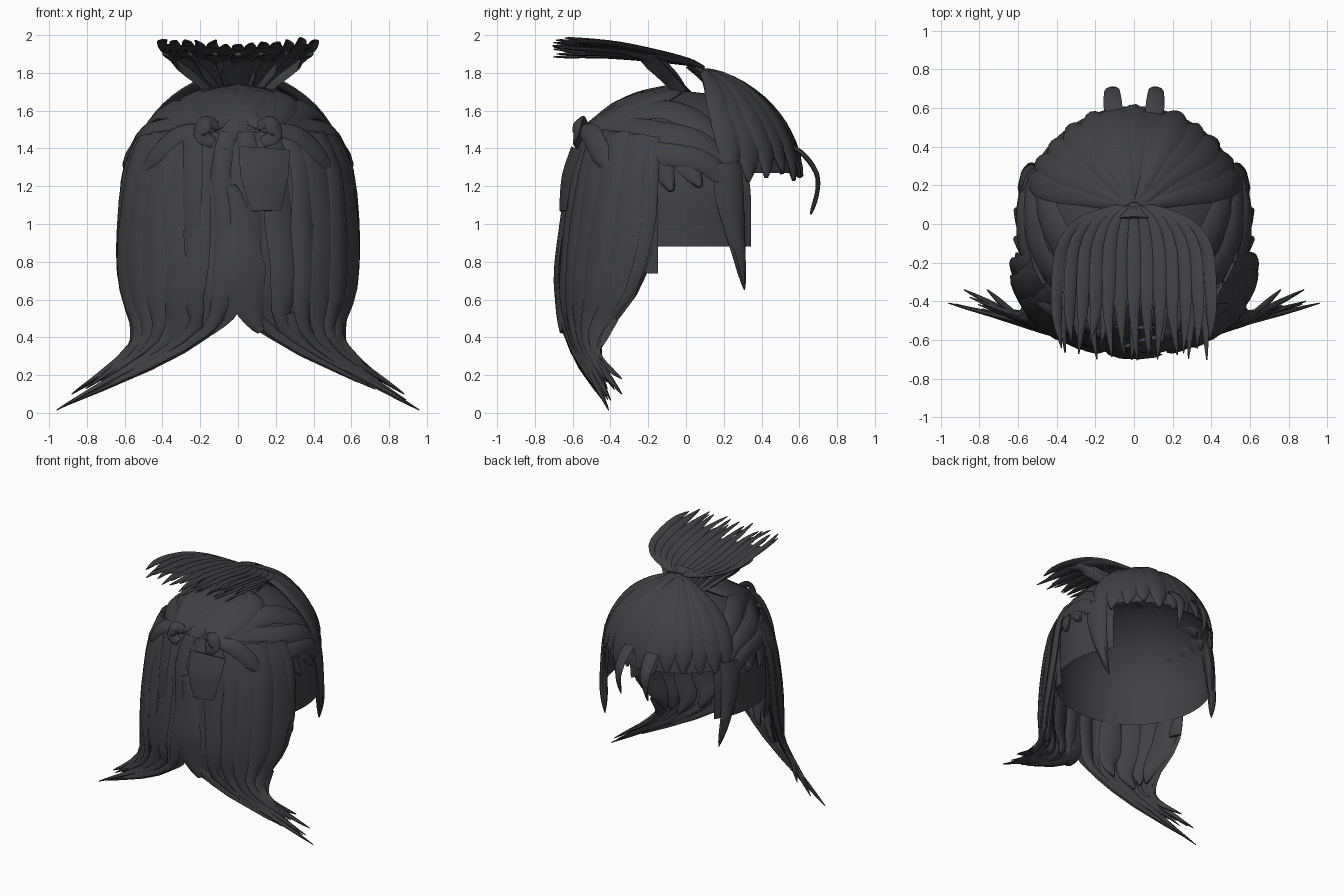
import bpy, bmesh, math, random
from mathutils import Vector as V

if "Cube" in bpy.data.objects:
    bpy.data.objects.remove(bpy.data.objects["Cube"])

random.seed(4)
hair = bpy.data.materials.new("charcoal hair")
hair.diffuse_color = (0.052, 0.051, 0.057, 1)
hair.use_nodes = True
hair.node_tree.nodes["Principled BSDF"].inputs["Base Color"].default_value = hair.diffuse_color


def finish(name, bm, angle=40):
    bmesh.ops.recalc_face_normals(bm, faces=bm.faces)
    me = bpy.data.meshes.new(name)
    bm.to_mesh(me)
    bm.free()
    me.materials.append(hair)
    ob = bpy.data.objects.new(name, me)
    bpy.context.collection.objects.link(ob)
    bpy.ops.object.select_all(action='DESELECT')
    ob.select_set(True)
    bpy.context.view_layer.objects.active = ob
    bpy.ops.object.shade_smooth_by_angle(angle=math.radians(angle))
    return ob


def spline(pts, t):
    """Catmull-Rom point at t in 0..1."""
    n = len(pts) - 1
    i = min(int(t * n), n - 1)
    f = t * n - i
    p = [V(pts[max(0, min(n, i + k))]) for k in (-1, 0, 1, 2)]
    return 0.5 * (2 * p[1] + (p[2] - p[0]) * f + (2 * p[0] - 5 * p[1] + 4 * p[2] - p[3]) * f * f
                  + (3 * p[1] - p[0] - 3 * p[2] + p[3]) * f ** 3)


def outward(p):
    return V((p.x, p.y, p.z - min(p.z, 1.1))).normalized()


def lock(bm, pts, widths, thick=0.03, up=None, steps=14):
    """Lens-shaped hair lock along a path; widths are half widths."""
    rings = []
    for i in range(steps + 1):
        t = i / steps
        p = spline(pts, t)
        tan = (spline(pts, min(1, t + .02)) - spline(pts, max(0, t - .02))).normalized()
        n = V(up) if up else outward(p)
        side = tan.cross(n).normalized()
        n = side.cross(tan).normalized()
        f = t * (len(widths) - 1)
        k = min(int(f), len(widths) - 2)
        w = max(.003, widths[k] + (widths[k + 1] - widths[k]) * (f - k))
        th = min(thick, w)
        rings.append([bm.verts.new(p + side * w * math.cos(a) + n * th * math.sin(a))
                      for a in (j * math.pi / 4 for j in range(8))])
    for a, b in zip(rings, rings[1:]):
        for j in range(8):
            bm.faces.new((a[j], a[(j + 1) % 8], b[(j + 1) % 8], b[j]))
    bm.faces.new(rings[0])
    bm.faces.new(rings[-1])


def sheet(bm, fn, nu, nv, keep=lambda c: True):
    """Grid surface from fn(u, v)."""
    g = [[bm.verts.new(fn(i / nu, j / nv)) for j in range(nv + 1)] for i in range(nu + 1)]
    for i in range(nu):
        for j in range(nv):
            q = (g[i][j], g[i + 1][j], g[i + 1][j + 1], g[i][j + 1])
            if keep(sum((x.co for x in q), V()) / 4):
                bm.faces.new(q)


def flip(pts, s):
    return [(p[0] * s, p[1], p[2]) for p in pts]


def dome(az, el, r=.62):
    a, e = math.radians(az), math.radians(el)
    return (r * math.cos(e) * math.cos(a), r * math.cos(e) * math.sin(a), 1.1 + r * math.sin(e))


# inner scalp: dome on an open-fronted band
def scalp(u, v):
    az = u * 360
    if v < .75:
        return V(dome(az, 90 - 90 * v / .75, .6))
    p = V(dome(az, 0, .6))
    p.z -= .22 * (v - .75) / .25
    return p


bm = bmesh.new()
sheet(bm, scalp, 72, 24, lambda c: c.y < .33 or c.z > 1.3)
bmesh.ops.remove_doubles(bm, verts=bm.verts, dist=.0005)
finish("scalp", bm)

# back hair: three guide columns per side, from centre to ear
COLS = [
    [(0, -.52, 1.5), (0, -.61, 1.25), (0, -.65, .9), (.01, -.68, .65), (.03, -.66, .49), (.4, -.57, .27), (.95, -.41, .02)],
    [(.34, -.42, 1.5), (.43, -.48, 1.25), (.46, -.52, .9), (.45, -.55, .65), (.42, -.56, .45), (.57, -.5, .27), (.92, -.39, .05)],
    [(.52, -.13, 1.46), (.60, -.15, 1.25), (.62, -.17, .9), (.60, -.27, .65), (.53, -.43, .43), (.63, -.46, .28), (.88, -.36, .11)],
]


def back(u, v):
    a, b, c = (spline(col, v) for col in COLS)
    return a * (1 - u) * (1 - 2 * u) + b * 4 * u * (1 - u) + c * u * (2 * u - 1)


for s, tag in ((1, "right"), (-1, "left")):
    bm = bmesh.new()

    def draped(u, v):
        p = back(u, v * .9)
        p += outward(p) * .006 * math.sin(u * 23) * math.sin(math.pi * v)
        return V((p.x * s, p.y, p.z))
    sheet(bm, draped, 40, 30)
    finish("back_hair_" + tag, bm)
    # broad overlapping locks on the sheet
    bm = bmesh.new()
    for i in range(7):
        u = .07 + .86 * i / 6
        end = random.uniform(.9, .99)
        pts = [back(min(.97, max(.03, u + random.uniform(-.02, .02))), .02 + (end - .02) * k / 7) for k in range(8)]
        w = random.uniform(.07, .11)
        if i in (0, 6):
            w = .06
        lock(bm, flip(pts, s), [w, w * .9, w * 1.05, w, w * .6, .03, .003], random.uniform(.014, .024))
    # shorter inner layer
    for u, end in ((.25, .7), (.45, .76), (.65, .72), (.85, .7)):
        pts = [back(u, .3 + (end - .3) * k / 4) for k in range(5)]
        pts = [p - outward(p) * .05 for p in pts]
        lock(bm, flip(pts, s), [.07, .09, .09, .06, .01], .02)
    # loose tips
    for tip, st in (((.96, -.41, .015), .3), ((.88, -.34, .1), .8), ((.76, -.34, .18), .95)):
        pts = [back(st, .6), back(st, .72), back(st, .82), tip]
        lock(bm, flip(pts, s), [.05, .05, .03, .003], .016)
    finish("back_locks_" + tag, bm)

# blunt panels and middle lock on the back
bm = bmesh.new()
lock(bm, [(-.24, -.55, 1.46), (-.24, -.61, 1.2), (-.25, -.62, .97)], [.055, .055, .05], .012)
lock(bm, [(.14, -.58, 1.4), (.14, -.63, 1.25), (.15, -.65, 1.07)], [.14, .13, .08], .012)
lock(bm, [(-.04, -.62, 1.2), (.02, -.65, 1.0), (.02, -.68, .75), (.06, -.67, .56), (.12, -.65, .43)],
     [.03, .07, .13, .08, .02], .02)
for s in (1, -1):
    lock(bm, [(s * .585, -.2, 1.3), (s * .595, -.2, 1.0), (s * .58, -.2, .74)], [.055, .055, .055], .012)
finish("back_panels", bm)


# fringe: skirt fanning from the crown with pointed ends
def fringe(az, t, r=1):
    a = math.radians(az)
    s, c = math.sin(t * math.pi / 2), math.cos(t * math.pi / 2)
    s, c = .82 * s + .18 * t, .82 * c + .18 * (1 - t)
    return V((.59 * r * math.cos(a) * s, .08 + (.61 * r * math.sin(a) - .08) * s, 1.27 + .54 * c * r))


bm = bmesh.new()
sheet(bm, lambda u, v: fringe(20 + 140 * u, .06 + .94 * v), 36, 14)
finish("fringe_base", bm)
bm = bmesh.new()
for i in range(13):
    az = 22 + 136 * i / 12
    end = random.uniform(.98, 1.06)
    r = random.uniform(.99, 1.015)
    pts = [fringe(az, .04)] + [fringe(az + random.uniform(-1, 1), end * k / 6, r) for k in range(1, 7)]
    lock(bm, pts, [.02, .04, .06, .075, .085, .07, .01], random.uniform(.014, .022))
finish("fringe_locks", bm)

# pointed side locks and curled front locks
bm = bmesh.new()
for s in (1, -1):
    lock(bm, flip([(.54, .22, 1.32), (.56, .23, 1.15), (.55, .27, .9), (.51, .31, .65)], s), [.08, .085, .05, .003], .03)
    lock(bm, flip([(.10, .54, 1.42), (.11, .62, 1.37), (.115, .69, 1.27), (.12, .695, 1.17), (.12, .66, 1.05)], s),
         [.04, .05, .04, .025, .004], .012)
finish("face_locks", bm)

# swept side bands tied back into two knots
bm = bmesh.new()
for s in (1, -1):
    for el0, el1, el2, w in ((46, 53, 32, .08), (41, 37, 22, .08), (37, 27, 14, .07)):
        pts = [(.17, -.54, 1.49), dome(-52, el0, .635), dome(-20, el1, .635), dome(5, (el1 + el2) / 2 + 3, .63), dome(22, el2, .615)]
        lock(bm, flip(pts, s), [.04, w, w, w, w * .7], .025)
    # short points under the bands
    for az, el in ((-10, 7), (4, 9), (16, 10)):
        lock(bm, flip([dome(az - 8, 30, .61), dome(az - 3, 20, .62), dome(az + 3, el, .62)], s), [.07, .07, .015], .018)
    # upper sweeps from crown to knot
    for az, w in ((-100, .08), (-72, .09), (-50, .09), (-28, .08)):
        pts = [dome(-90, 84, .62), dome(az, 66, .63), dome((az - 75) / 2, 52, .64), (.18, -.54, 1.49)]
        lock(bm, flip(pts, s), [.04, w, w, .03], .025)
    # flat knot and the bands falling from it
    lock(bm, flip([(.11, -.54, 1.52), (.17, -.57, 1.54), (.19, -.58, 1.47), (.13, -.575, 1.43)], s), [.03, .045, .045, .03], .015)
    lock(bm, flip([(.2, -.54, 1.5), (.32, -.50, 1.47), (.43, -.45, 1.37), (.51, -.39, 1.25)], s), [.04, .06, .06, .01], .02)
# crossing lock over the crown
lock(bm, [dome(-60, 66, .64), dome(-80, 52, .65), dome(-93, 40, .65), dome(-97, 27, .64)], [.05, .08, .07, .02], .02)
finish("swept_bands", bm)


# crown ponytail: flat fan of spikes over a flared root
def fan(s, z=0):
    return [(.09 * s, .09, 1.83), (.27 * s, .01, 1.855 + z * .3), (.37 * s, -.12, 1.88 + z * .6),
            (.395 * s, -.32, 1.91 + z), (.40 * s, -.48, 1.925 + z * 1.2)]


bm = bmesh.new()
sheet(bm, lambda u, v: spline(fan(2 * u - 1, .03 * abs(2 * u - 1)), v * .9), 24, 12)
finish("ponytail_base", bm)
bm = bmesh.new()
for layer, n in ((0, 13), (1, 11)):
    for i in range(n):
        s = -1 + 2 * i / (n - 1)
        z = .025 * abs(s) + (-.03 if layer else .012) + random.uniform(-.006, .006)
        pts = fan(s * (.92 if layer else 1), z)
        x, y, h = pts[-1]
        pts.append((x + random.uniform(-.03, .03), -random.uniform(.6, .71), h + random.uniform(-.005, .02)))
        lock(bm, pts, [.012, .03, .036, .036, .026, .002], .008, up=(-.35 * s, 0, 1))
finish("ponytail_spikes", bm)
bm = bmesh.new()
sheet(bm, lambda u, v: V(((2 * u - 1) * (.17 + .2 * v), -.03 - .18 * v + .06 * abs(2 * u - 1), 1.70 + .18 * v)), 16, 6)
for i in range(7):
    s = -1 + i / 3
    lock(bm, [(.15 * s, -.02, 1.70), (.22 * s, -.08, 1.77), (.34 * s, -.18, 1.86), (.38 * s, -.3, 1.9)],
         [.03, .045, .05, .02], .01, up=(0, -.7, .7))
lock(bm, [(0, .12, 1.76), (0, .08, 1.80), (0, .02, 1.85)], [.1, .11, .1], .03, up=(0, .6, .8))
finish("ponytail_root", bm)
